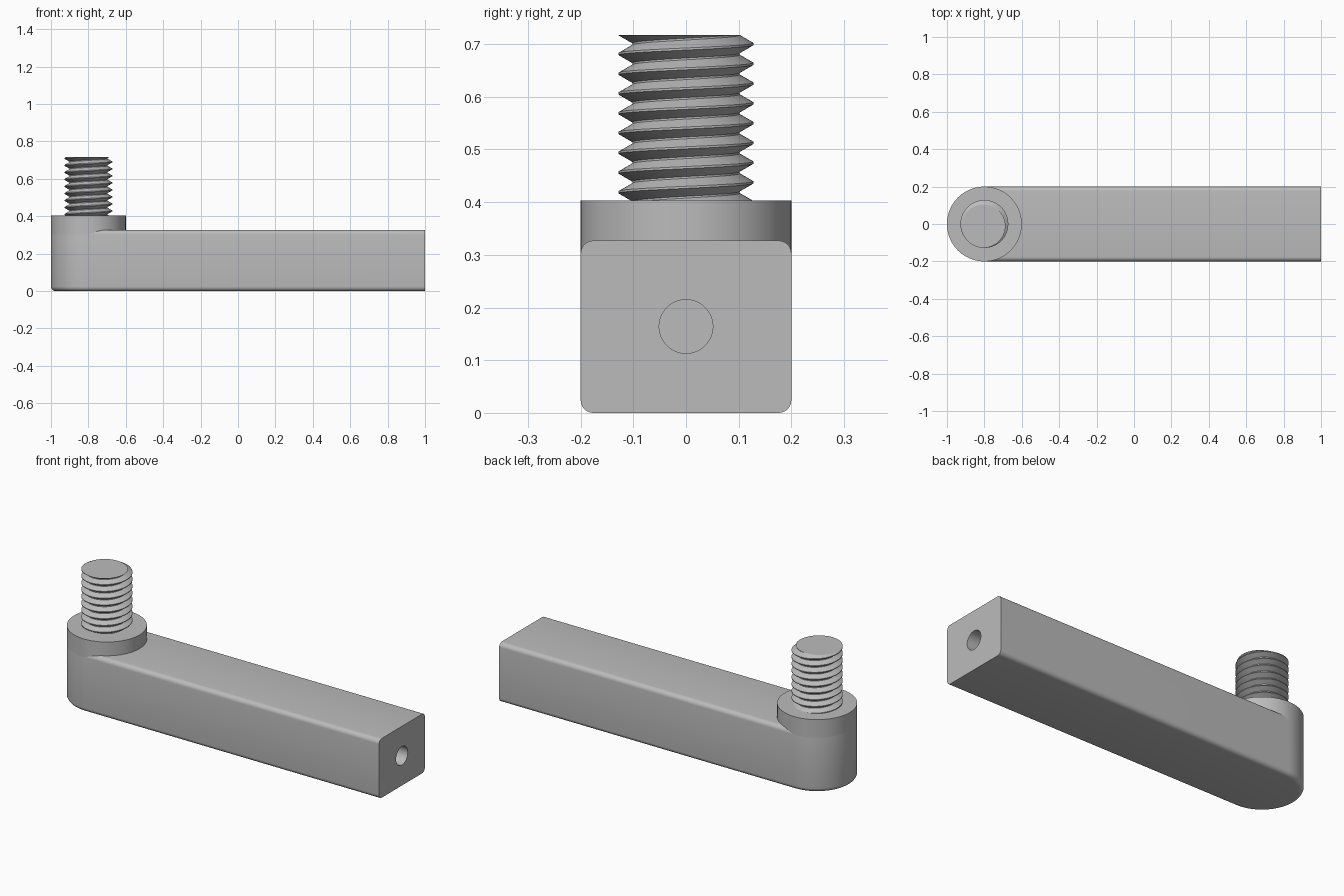
import bpy, bmesh
from math import sin, cos, pi, radians
from mathutils import Vector

if "Cube" in bpy.data.objects:
    bpy.data.objects.remove(bpy.data.objects["Cube"])

POST_X = -0.8      # axis of boss and stud
HALF = 0.2         # half width of the arm, radius of the boss
ARM_TOP, BOSS_TOP, STUD_TOP = 0.327, 0.403, 0.717
ROUND = 0.024      # edge rounding of the arm

steel = bpy.data.materials.new("grey steel")
steel.use_nodes = True
grey = (0.5, 0.5, 0.5, 1)
steel.diffuse_color = grey
steel.node_tree.nodes["Principled BSDF"].inputs["Base Color"].default_value = grey


def finish(bm, name):
    """Turn a bmesh into a grey object."""
    bmesh.ops.recalc_face_normals(bm, faces=bm.faces)
    mesh = bpy.data.meshes.new(name)
    bm.to_mesh(mesh)
    bm.free()
    mesh.materials.append(steel)
    obj = bpy.data.objects.new(name, mesh)
    bpy.context.collection.objects.link(obj)
    return obj


def smooth(obj, angle=30):
    bpy.ops.object.select_all(action="DESELECT")
    obj.select_set(True)
    bpy.context.view_layer.objects.active = obj
    bpy.ops.object.shade_smooth_by_angle(angle=radians(angle))


def prism(outline, z0, z1):
    """Extrude a flat outline upwards."""
    bm = bmesh.new()
    base = bm.faces.new([bm.verts.new((x, y, z0)) for x, y in outline])
    top = bmesh.ops.extrude_face_region(bm, geom=[base], use_keep_orig=True)["geom"]
    verts = [v for v in top if isinstance(v, bmesh.types.BMVert)]
    bmesh.ops.translate(bm, verts=verts, vec=(0, 0, z1 - z0))
    bmesh.ops.recalc_face_normals(bm, faces=bm.faces)
    return bm


def arc(start, end, steps):
    return [(POST_X + HALF * cos(start + (end - start) * i / steps),
             HALF * sin(start + (end - start) * i / steps)) for i in range(steps + 1)]


# Arm: round at the stud end, square at the other, long edges rounded
bm = prism(arc(pi / 2, 3 * pi / 2, 48) + [(1, -HALF), (1, HALF)], 0, ARM_TOP)
edges = [e for e in bm.edges
         if abs(e.verts[0].co.z - e.verts[1].co.z) < 0.001
         and min(v.co.x for v in e.verts) < 0.9]
bmesh.ops.bevel(bm, geom=edges, offset=ROUND, segments=6, profile=0.5, affect="EDGES")
arm = finish(bm, "arm")

# Blind hole in the square end
bpy.ops.mesh.primitive_cylinder_add(vertices=48, radius=0.051, depth=0.8,
                                    location=(1, 0, 0.164), rotation=(0, pi / 2, 0))
cutter = bpy.context.object
cutter.name = "hole_cutter"
cutter.hide_render = True
cut = arm.modifiers.new("end hole", "BOOLEAN")
cut.operation = "DIFFERENCE"
cut.solver = "EXACT"
cut.object = cutter
bpy.context.view_layer.objects.active = arm
bpy.ops.object.modifier_apply(modifier=cut.name)
bpy.data.objects.remove(cutter)
smooth(arm)

# Boss: sits over the rounded top of the arm
boss = finish(prism(arc(0, 2 * pi, 96)[:-1], ARM_TOP - ROUND, BOSS_TOP), "boss")
smooth(boss)

# Threaded stud: a tooth profile swept along a helix, cut flat on top
PITCH, ROOT, CREST, STEPS, TURNS = 0.0375, 0.102, 0.128, 72, 12
tooth = [(-0.017, ROOT), (-0.002, CREST), (0.002, CREST), (0.017, ROOT)]
start = 0.70 - 10 * PITCH - PITCH / 4      # puts a crest at 0.70 on the back
profile = [(start + PITCH * t + dz, r) for t in range(TURNS) for dz, r in tooth]
bm = bmesh.new()
columns = []
for s in range(STEPS + 1):
    a = 2 * pi * s / STEPS
    columns.append([bm.verts.new((POST_X + r * cos(a), r * sin(a), z + PITCH * s / STEPS))
                    for z, r in profile])
for left, right in zip(columns, columns[1:]):
    for k in range(len(profile) - 1):
        bm.faces.new((left[k], right[k], right[k + 1], left[k + 1]))
bmesh.ops.remove_doubles(bm, verts=bm.verts, dist=0.00005)
for height, up in ((BOSS_TOP - 0.02, -1), (STUD_TOP, 1)):
    cutline = bmesh.ops.bisect_plane(bm, geom=bm.verts[:] + bm.edges[:] + bm.faces[:],
                                     plane_co=(0, 0, height), plane_no=(0, 0, up),
                                     clear_outer=True)["geom_cut"]
    rim = [e for e in cutline if isinstance(e, bmesh.types.BMEdge)]
    hub = bm.verts.new(Vector((POST_X, 0, height)))
    for e in rim:
        bm.faces.new((e.verts[0], e.verts[1], hub))
stud = finish(bm, "threaded_stud")
smooth(stud)
